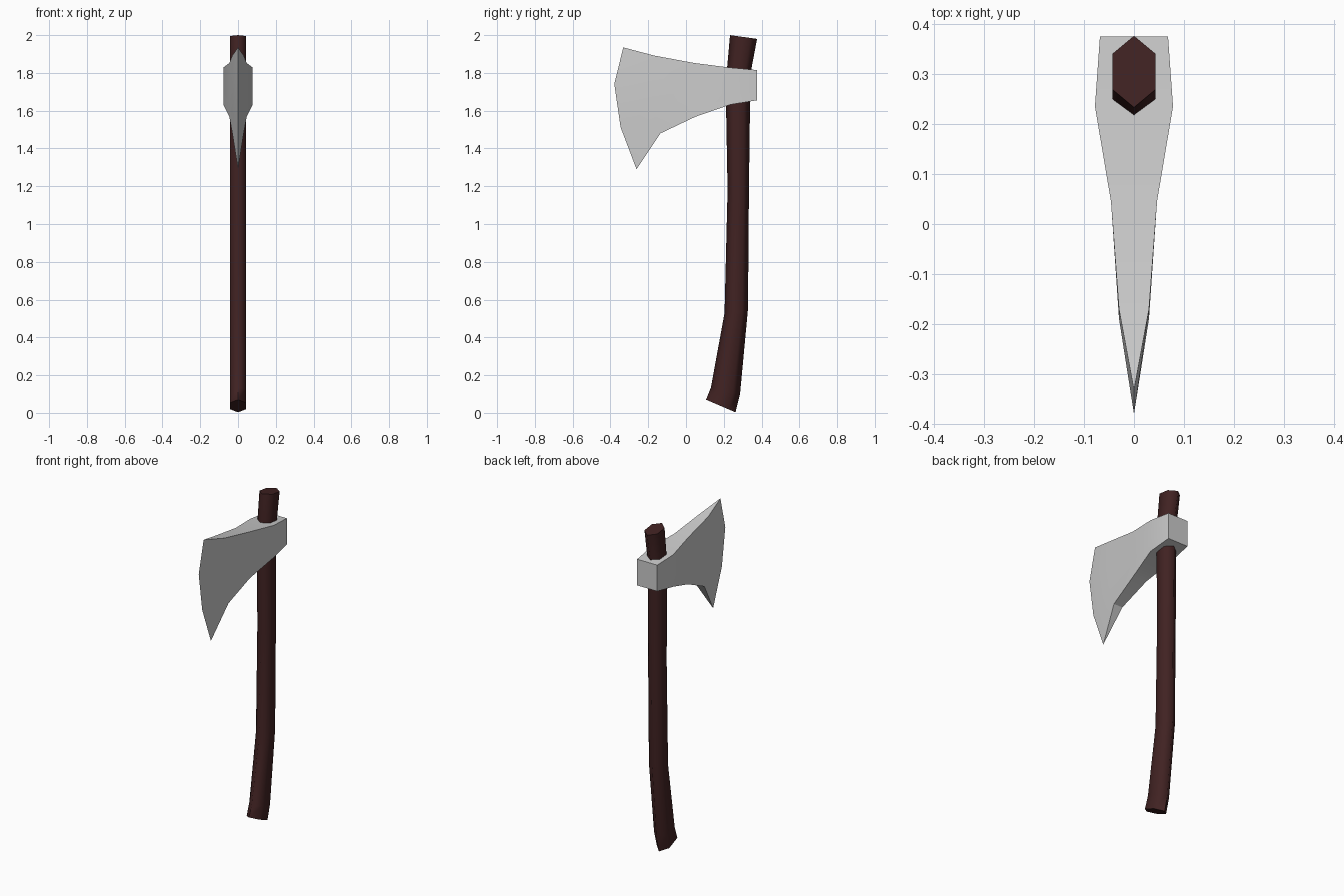
import bpy, bmesh, math
from mathutils import Vector

if "Cube" in bpy.data.objects:
    bpy.data.objects.remove(bpy.data.objects["Cube"])


def material(name, rgb):
    m = bpy.data.materials.new(name)
    m.diffuse_color = (*rgb, 1)
    m.use_nodes = True
    m.node_tree.nodes["Principled BSDF"].inputs["Base Color"].default_value = m.diffuse_color
    return m


def loft(name, rings, mat, angle):
    """Skin closed rings of points, cap both ends."""
    bm = bmesh.new()
    loops = [[bm.verts.new(p) for p in ring] for ring in rings]
    for a, b in zip(loops, loops[1:]):
        for i in range(len(a)):
            j = (i + 1) % len(a)
            bm.faces.new((a[i], a[j], b[j], b[i]))
    bm.faces.new(loops[0])
    bm.faces.new(loops[-1])
    bmesh.ops.remove_doubles(bm, verts=bm.verts, dist=0.0005)
    bmesh.ops.recalc_face_normals(bm, faces=bm.faces)
    me = bpy.data.meshes.new(name)
    bm.to_mesh(me)
    bm.free()
    me.materials.append(mat)
    ob = bpy.data.objects.new(name, me)
    bpy.context.collection.objects.link(ob)
    bpy.ops.object.select_all(action='DESELECT')
    bpy.context.view_layer.objects.active = ob
    ob.select_set(True)
    bpy.ops.object.shade_smooth_by_angle(angle=math.radians(angle))
    return ob


steel = material("steel_grey", (0.6, 0.6, 0.6))
wood = material("dark_red_wood", (0.052, 0.016, 0.016))

# Handle: hexagonal section between front and back edge points (y, z)
stations = [((.106, .07), (.262, .003)), ((.132, .135), (.286, .1)),
            ((.204, .53), (.328, .55)), ((.220, 1.18), (.333, 1.18)),
            ((.212, 1.62), (.339, 1.65)), ((.217, 1.82), (.344, 1.81)),
            ((.233, 2.0), (.376, 1.98))]
rings = []
for f, b in stations:
    f, b = Vector((0, *f)), Vector((0, *b))
    rings.append([f.lerp(b, t) + Vector((x, 0, 0)) for t, x in
                  ((0, 0), (.25, .043), (.75, .043), (1, 0), (.75, -.043), (.25, -.043))])
loft("handle", rings, wood, 85)

# Axe head: top point, bottom point, half width, forward bulge
stations = [((.375, 1.815), (.375, 1.655), .068, 0),
            ((.235, 1.828), (.235, 1.632), .078, 0),
            ((.045, 1.852), (.05, 1.568), .046, 0),
            ((-.17, 1.892), (-.135, 1.48), .030, .03),
            ((-.332, 1.935), (-.262, 1.29), 0, .07)]
rings = []
for t, b, w, bulge in stations:
    t, b = Vector((0, *t)), Vector((0, *b))
    side = [t.lerp(b, k) + Vector((w, -bulge * s, 0))
            for k, s in ((0, 0), (.3, .98), (.655, .86), (1, 0))]
    mirrored = [Vector((-p.x, p.y, p.z)) for p in reversed(side)]
    rings.append(side + mirrored)
# The last ring has no thickness: merge it into one cutting edge
bm = bmesh.new()
loops = [[bm.verts.new(p) for p in r] for r in rings[:-1]]
edge = [bm.verts.new(p) for p in rings[-1][:4]]
loops.append(edge + edge[::-1])
for a, b in zip(loops, loops[1:]):
    for i in range(8):
        j = (i + 1) % 8
        quad = list(dict.fromkeys((a[i], a[j], b[j], b[i])))
        bm.faces.new(quad)
bm.faces.new(loops[0])
bmesh.ops.recalc_face_normals(bm, faces=bm.faces)
me = bpy.data.meshes.new("axe_head")
bm.to_mesh(me)
bm.free()
me.materials.append(steel)
head = bpy.data.objects.new("axe_head", me)
bpy.context.collection.objects.link(head)
bpy.ops.object.select_all(action='DESELECT')
bpy.context.view_layer.objects.active = head
head.select_set(True)
bpy.ops.object.shade_smooth_by_angle(angle=math.radians(30))
